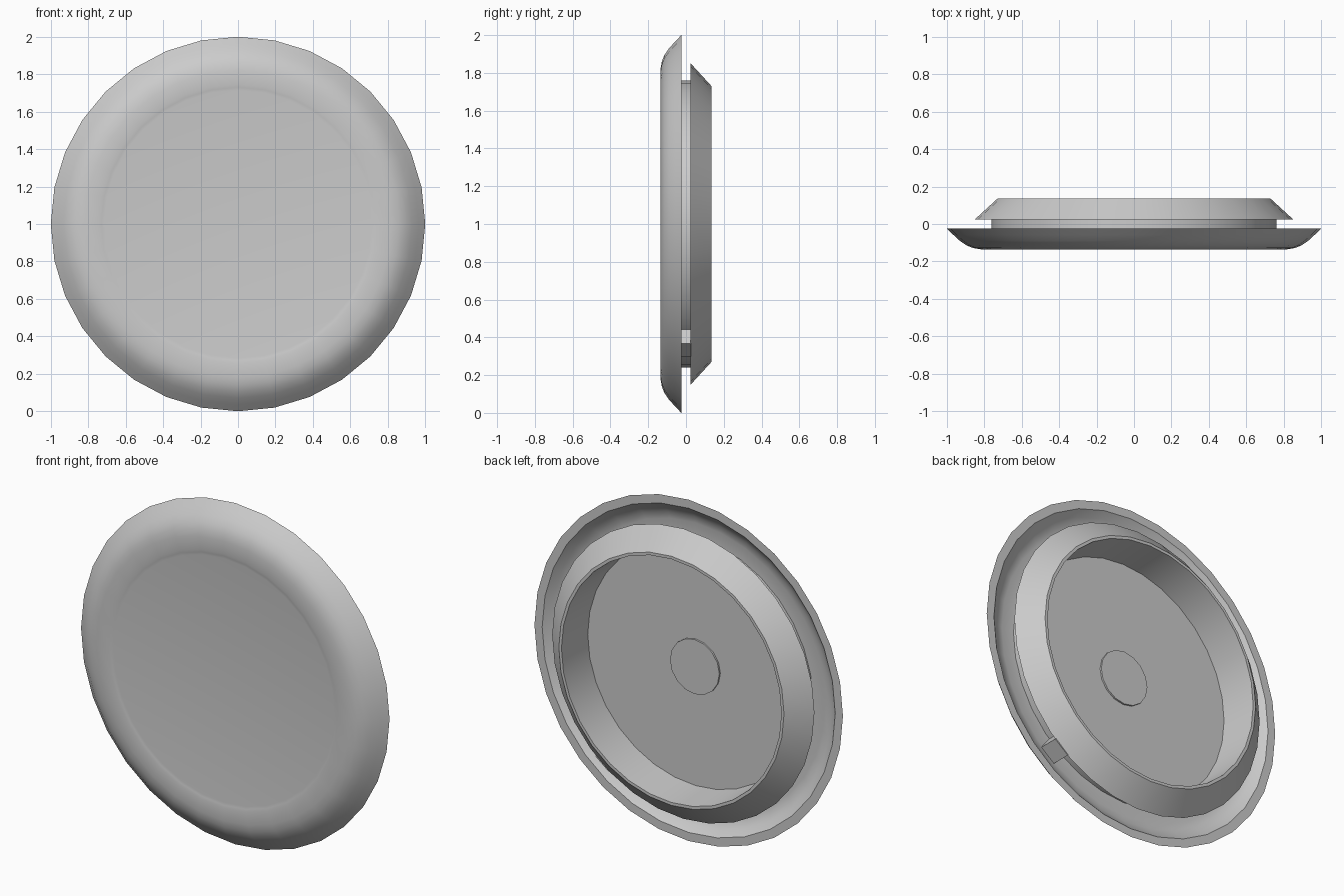
import bpy, bmesh, math
from mathutils import Matrix, Vector

cube = bpy.data.objects.get("Cube")
if cube:
    bpy.data.objects.remove(cube, do_unlink=True)

grey = bpy.data.materials.new("plain grey")
grey.use_nodes = True
colour = (0.6, 0.6, 0.6, 1)
grey.diffuse_color = colour
grey.node_tree.nodes["Principled BSDF"].inputs["Base Color"].default_value = colour

CENTRE = Vector((0, 0, 1))


def finish(name, bm):
    bmesh.ops.recalc_face_normals(bm, faces=bm.faces)
    mesh = bpy.data.meshes.new(name)
    bm.to_mesh(mesh)
    bm.free()
    mesh.materials.append(grey)
    obj = bpy.data.objects.new(name, mesh)
    bpy.context.collection.objects.link(obj)
    bpy.ops.object.select_all(action='DESELECT')
    obj.select_set(True)
    bpy.context.view_layer.objects.active = obj
    bpy.ops.object.shade_smooth_by_angle(angle=math.radians(30))
    return obj


def lathe(name, profile, steps):
    """Turn a (radius, y) profile about the front-to-back axis."""
    bm = bmesh.new()
    verts = [bm.verts.new((r, y, 1)) for r, y in profile]
    edges = [bm.edges.new(pair) for pair in zip(verts, verts[1:])]
    bmesh.ops.spin(bm, geom=verts + edges, cent=CENTRE, axis=(0, 1, 0),
                   angle=math.tau, steps=steps)
    bmesh.ops.remove_doubles(bm, verts=bm.verts, dist=0.0005)
    return finish(name, bm)


# Cap with domed rim, hollow back, neck and flared retaining lip
front = [(0, -0.13), (0.715, -0.13), (0.73, -0.132), (0.745, -0.135), (0.82, -0.135),
         (0.86, -0.128), (0.895, -0.114), (0.93, -0.09), (0.965, -0.058), (1, -0.025)]
hollow = [(0.95, -0.025), (0.915, -0.058), (0.88, -0.08), (0.84, -0.09), (0.76, -0.09)]
lip = [(0.76, 0.025), (0.85, 0.025), (0.73, 0.135), (0.713, 0.135)]
floor = [(0.70, -0.09), (0, -0.09)]
lathe("plug_cap", front + hollow + lip + floor, 32)

# Small raised moulding mark on the inner floor
lathe("moulding_mark", [(0, -0.092), (0.16, -0.092), (0.16, -0.08), (0, -0.08)], 16)

# Locating tab beside the neck
bm = bmesh.new()
bmesh.ops.create_cube(bm, size=1)
place = (Matrix.Translation(CENTRE) @ Matrix.Rotation(math.radians(51.8), 4, 'Y')
         @ Matrix.Translation((0.795, -0.0325, 0)) @ Matrix.Diagonal((0.11, 0.12, 0.11, 1)))
bmesh.ops.transform(bm, matrix=place, verts=bm.verts)
finish("locating_tab", bm)
